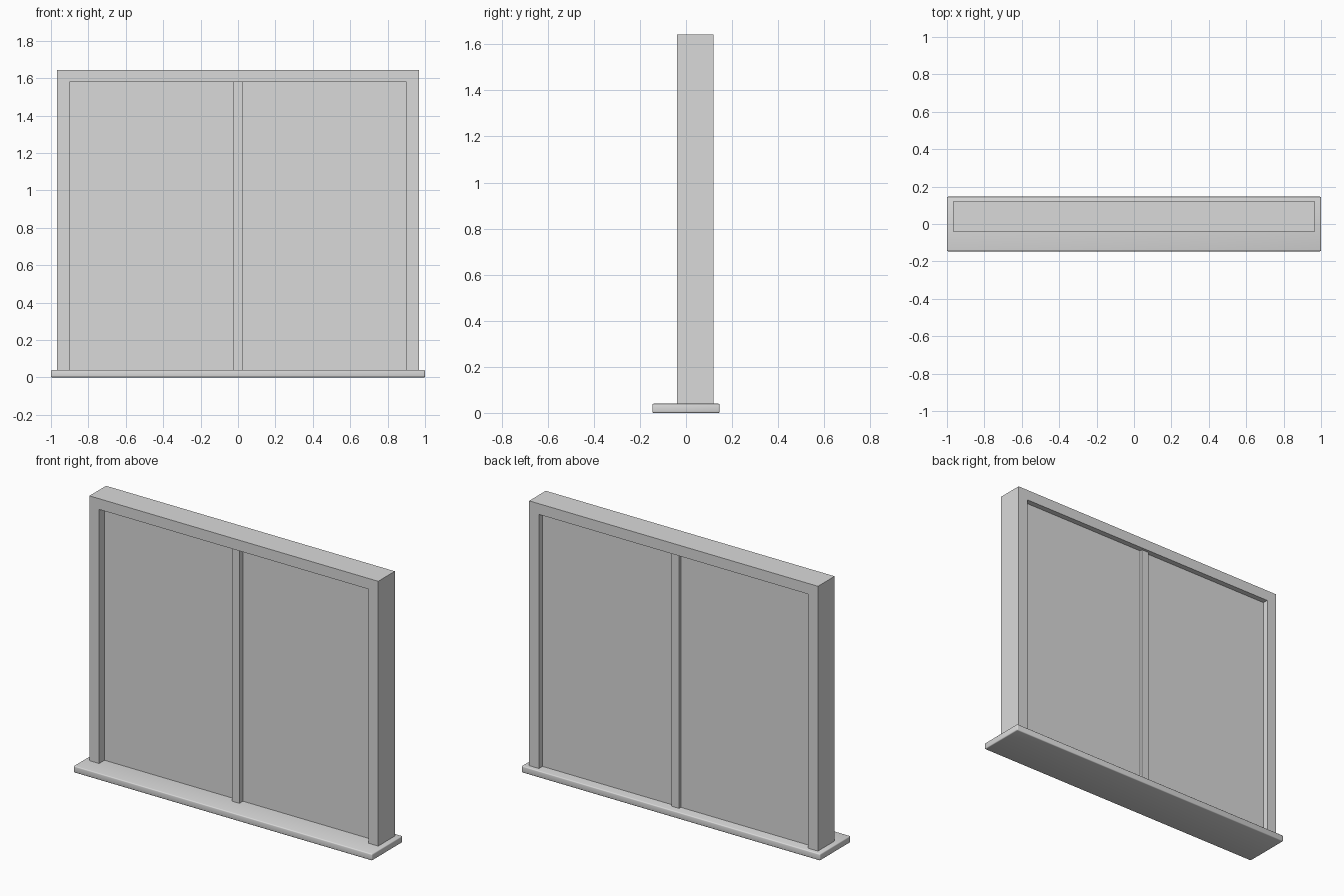
import bpy, bmesh

if "Cube" in bpy.data.objects:
    bpy.data.objects.remove(bpy.data.objects["Cube"])

grey = bpy.data.materials.new("plain grey")
grey.diffuse_color = (0.7, 0.7, 0.7, 1)
grey.use_nodes = True
grey.node_tree.nodes["Principled BSDF"].inputs["Base Color"].default_value = grey.diffuse_color


def finish(name, bm):
    bmesh.ops.recalc_face_normals(bm, faces=bm.faces[:])
    mesh = bpy.data.meshes.new(name)
    bm.to_mesh(mesh)
    bm.free()
    mesh.materials.append(grey)
    ob = bpy.data.objects.new(name, mesh)
    bpy.context.collection.objects.link(ob)
    return ob


def extruded(name, profile, y0, y1):
    """Extrude an x/z outline from y0 to y1."""
    bm = bmesh.new()
    face = bm.faces.new([bm.verts.new((x, y0, z)) for x, z in profile])
    geom = bmesh.ops.extrude_face_region(bm, geom=[face])["geom"]
    verts = [g for g in geom if isinstance(g, bmesh.types.BMVert)]
    bmesh.ops.translate(bm, verts=verts, vec=(0, y1 - y0, 0))
    return finish(name, bm)


def block(name, w, y0, y1, z0, z1):
    return extruded(name, [(-w, z0), (w, z0), (w, z1), (-w, z1)], y0, y1)


SILL_TOP, HEAD, TOP = 0.04, 1.578, 1.643
OUT, INN = 0.967, 0.902

# Sill board with small rounded, smooth-shaded edges
sill = block("sill", 1.0, -0.146, 0.146, 0, SILL_TOP)
bevel = sill.modifiers.new("rounded edges", "BEVEL")
bevel.width = 0.006
bevel.segments = 3
for p in sill.data.polygons:
    p.use_smooth = True

# Jambs and head as one three-sided frame
extruded("frame", [(-OUT, SILL_TOP), (-INN, SILL_TOP), (-INN, HEAD), (INN, HEAD),
                   (INN, SILL_TOP), (OUT, SILL_TOP), (OUT, TOP), (-OUT, TOP)],
         -0.04, 0.119)

# Window pane and centre bar
block("pane", INN, 0.012, 0.085, SILL_TOP, HEAD)
block("centre_bar", 0.025, -0.022, 0.102, SILL_TOP, HEAD)
